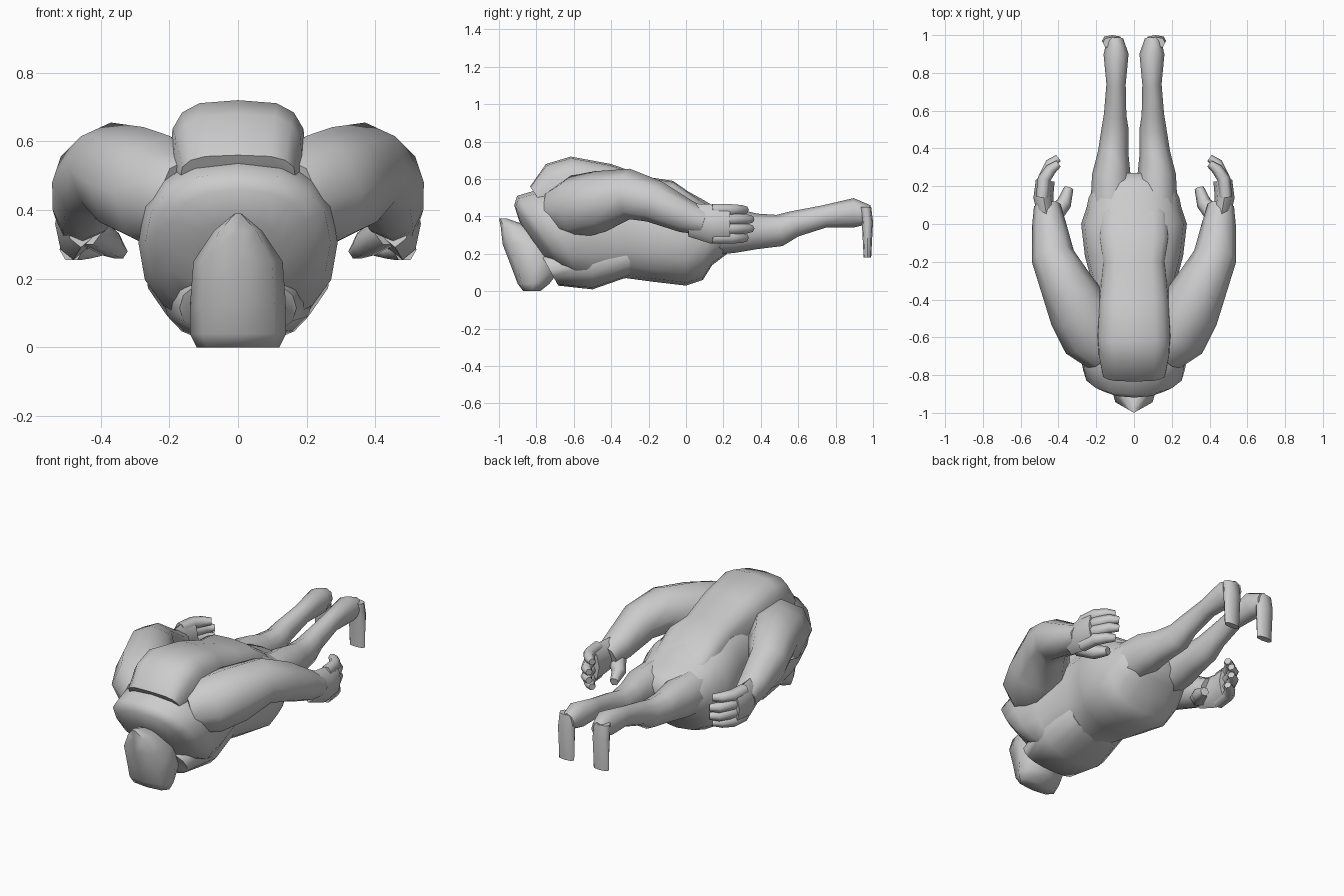
import bpy, bmesh
from math import sin, cos, tau, copysign, radians
from mathutils import Vector

cube = bpy.data.objects.get("Cube")
if cube:
    bpy.data.objects.remove(cube)

grey = (.6, .6, .6, 1)
skin = bpy.data.materials.new("grey skin")
skin.use_nodes = True
skin.diffuse_color = grey
skin.node_tree.nodes["Principled BSDF"].inputs["Base Color"].default_value = grey


def loft(name, rings):
    """Skin a list of equal point rings, cap both ends and shade smooth."""
    bm = bmesh.new()
    loops = [[bm.verts.new(point) for point in ring] for ring in rings]
    for near, far in zip(loops, loops[1:]):
        for i in range(len(near)):
            bm.faces.new((near[i - 1], near[i], far[i], far[i - 1]))
    bm.faces.new(loops[0])
    bm.faces.new(loops[-1])
    bmesh.ops.recalc_face_normals(bm, faces=bm.faces)
    mesh = bpy.data.meshes.new(name)
    bm.to_mesh(mesh)
    bm.free()
    mesh.materials.append(skin)
    part = bpy.data.objects.new(name, mesh)
    bpy.context.collection.objects.link(part)
    bpy.ops.object.select_all(action="DESELECT")
    part.select_set(True)
    bpy.context.view_layer.objects.active = part
    bpy.ops.object.shade_smooth_by_angle(angle=radians(65))


def outline(sides, power=1):
    """Unit circle points, squarer for a lower power."""
    for i in range(sides):
        angle = tau * i / sides
        yield [copysign(abs(v) ** power, v) for v in (cos(angle), sin(angle))]


def trunk(name, sections, power=.85):
    """Loft along y through (y, half width, bottom, top) sections.
    Sections near the neck lean forward at the top."""
    rings = []
    for y, width, bottom, top in sections:
        middle, half = (top + bottom) / 2, (top - bottom) / 2
        lean = max(0, -.5 - y) * 2.4 * half
        rings.append([(width * u, y - lean * v, middle + half * v)
                      for u, v in outline(16, power)])
    loft(name, rings)


def upright(name, x, levels):
    """Loft along z through (z, front, back, half width) levels."""
    loft(name, [[(x + width * u, (front + back + (back - front) * v) / 2, z)
                 for u, v in outline(8, .8)]
                for z, front, back, width in levels])


def limb(name, side, path, thin=1, sides=8):
    """Tube through (x, y, z, radius) points, mirrored by side."""
    centres = [Vector((side * x, y, z)) for x, y, z, radius in path]
    rings = []
    for k, centre in enumerate(centres):
        ahead = centres[min(k + 1, len(path) - 1)] - centres[max(k - 1, 0)]
        across = ahead.cross(Vector((0, 0, 1))).normalized()
        up = across.cross(ahead).normalized()
        radius = path[k][-1]
        rings.append([centre + radius * (across * u * thin + up * v)
                      for u, v in outline(sides)])
    loft(name, rings)


# Neck, collar, belly and hips
trunk("torso", (
    (-.8, .13, .12, .37), (-.8, .21, .13, .46), (-.77, .27, .1, .51),
    (-.67, .29, .06, .55), (-.52, .27, .04, .6), (-.32, .22, .07, .6),
    (-.17, .26, .05, .58), (0, .28, .03, .54), (.09, .25, .06, .49),
    (.14, .24, .14, .46), (.22, .2, .2, .43), (.27, .08, .27, .38)))

# Low front of the chest
trunk("chest", (
    (-.73, .17, .03, .2), (-.5, .22, .01, .3), (-.3, .19, .08, .3)))

# Raised squarish back
trunk("back_hump", (
    (-.78, .17, .4, .56), (-.68, .19, .36, .68), (-.58, .2, .34, .72),
    (-.4, .19, .3, .68), (-.2, .17, .3, .61), (-.07, .19, .3, .59),
    (.06, .18, .3, .5), (.14, .12, .32, .45)), .6)

# Hanging head with a pointed brow
upright("head", 0, (
    (0, -.87, -.78, .12), (.04, -.9, -.73, .14), (.12, -.93, -.67, .14),
    (.25, -.98, -.68, .13), (.34, -.99, -.82, .07), (.39, -1, -.96, .01)))

for side, label in ((1, "left"), (-1, "right")):
    # Shoulder to wrist
    limb(label + "_arm", side, (
        (.14, -.68, .43, .13), (.22, -.59, .45, .17), (.29, -.46, .48, .165),
        (.37, -.3, .52, .135), (.43, -.17, .48, .115), (.45, 0, .4, .09),
        (.46, .1, .37, .07)))

    # Flat palm, curled fingers from top to bottom, and thumb
    limb(label + "_palm", side, (
        (.46, .03, .38, .09), (.48, .14, .36, .105), (.47, .23, .36, .1)), .5)
    for k in range(4):
        z = .435 - k * .05
        tip = .32 if k in (1, 2) else .29
        limb(f"{label}_finger_{k + 1}", side, (
            (.485, .14, z, .035), (.475, .24, z, .035),
            (.44, tip, z, .03), (.4, tip + .03, z, .02)), sides=6)
    limb(label + "_thumb", side, (
        (.43, .04, .34, .05), (.37, .11, .3, .04), (.345, .19, .28, .025)),
        sides=6)

    # Thigh to ankle, then the foot hanging from it
    limb(label + "_leg", side, (
        (.12, .1, .32, .13), (.12, .26, .325, .12), (.11, .38, .32, .095),
        (.1, .5, .325, .085), (.1, .58, .36, .07), (.095, .74, .4, .06),
        (.095, .9, .42, .078), (.1, .98, .41, .05)), .85)
    upright(label + "_foot", side * .115, (
        (.45, .93, .99, .05), (.37, .94, 1, .055), (.18, .95, .99, .05)))
